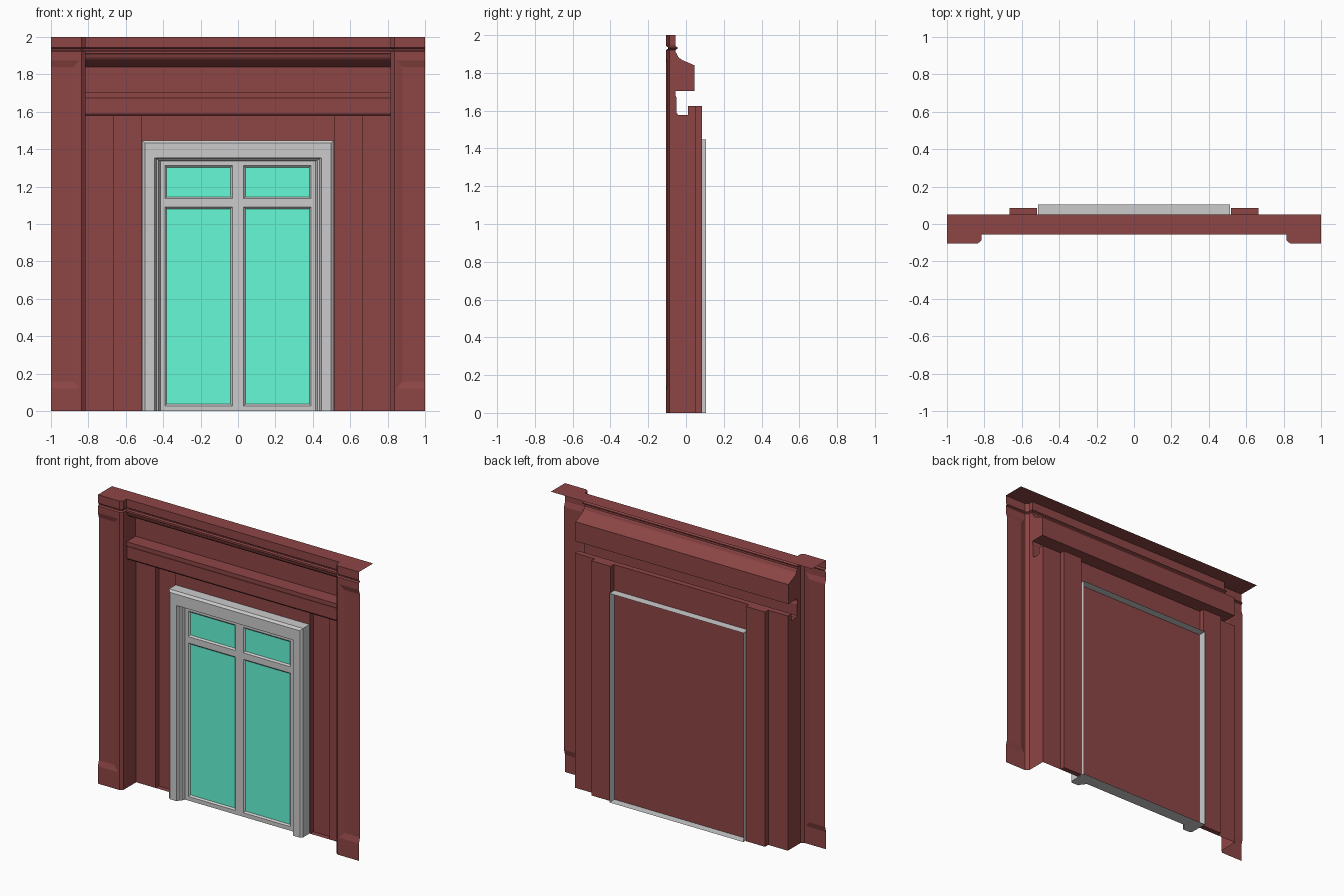
import bpy, bmesh

if "Cube" in bpy.data.objects:
    bpy.data.objects.remove(bpy.data.objects["Cube"])


def material(name, rgb):
    m = bpy.data.materials.new(name)
    m.diffuse_color = (*rgb, 1)
    m.use_nodes = True
    m.node_tree.nodes["Principled BSDF"].inputs["Base Color"].default_value = m.diffuse_color
    return m


RED = material("red_paint", (0.27, 0.06, 0.06))
TEAL = material("teal_glass", (0.13, 0.95, 0.67))


def loft(bm, rows):
    """Join successive rows of points with quads."""
    vs = [[bm.verts.new(p) for p in r] for r in rows]
    for a, b in zip(vs, vs[1:]):
        for i in range(len(a) - 1):
            bm.faces.new((a[i], a[i + 1], b[i + 1], b[i]))


def poly(bm, pts):
    bm.faces.new([bm.verts.new(p) for p in pts])


def finish(name, bm, mat=None):
    bmesh.ops.remove_doubles(bm, verts=bm.verts, dist=0.0005)
    bmesh.ops.recalc_face_normals(bm, faces=bm.faces)
    # open sheets must face the street
    if sum(f.normal.y * f.calc_area() for f in bm.faces) > 0:
        bmesh.ops.reverse_faces(bm, faces=bm.faces)
    me = bpy.data.meshes.new(name)
    bm.to_mesh(me)
    bm.free()
    ob = bpy.data.objects.new(name, me)
    bpy.context.collection.objects.link(ob)
    if mat:
        me.materials.append(mat)
    return ob


def both(half):
    """Mirror a half plan (outer end first) into a full left-to-right path."""
    return [(-x, y) for x, y in half] + [(x, y) for x, y in reversed(half)]


SIDE = 0.815   # inner face of the pilasters
FRONT = -0.105

# Wall behind the door, with two recessed channels
channel = [(.665, .05), (.665, .085), (.518, .085), (.518, .05)]
bm = bmesh.new()
loft(bm, [[(x, y, z) for x, y in both([(SIDE, .05)] + channel)] for z in (0, 1.625)])
for s in (-1, 1):
    for z in (0, 1.625):
        poly(bm, [(s * x, y, z) for x, y in channel])
finish("wall", bm, RED)

# Entablature: cove, recessed frieze and hollow ledge in one profile
entab = [(-.055, 1.91), (-.05, 1.905), (-.045, 1.89), (-.035, 1.878), (-.02, 1.868),
         (.045, 1.84), (.045, 1.705), (-.055, 1.705), (-.055, 1.68), (-.049, 1.667),
         (-.049, 1.588), (-.042, 1.578), (.01, 1.578), (.01, 1.625), (.05, 1.625)]
bm = bmesh.new()
loft(bm, [[(x, y, z) for y, z in entab] for x in (-SIDE, SIDE)])
finish("entablature", bm, RED)


# Cornice wrapped around the pilaster heads, with its flat top
def cornice_plan(d):
    return both([(1, FRONT + d), (.835 + .4 * d, FRONT + d),
                 (SIDE + d, -.087 + .4 * d), (SIDE + d, -.055 + d)])


bm = bmesh.new()
loft(bm, [[(x, y, z) for x, y in cornice_plan(d)] for d, z in
          ((0, 2), (0, 1.942), (.01, 1.935), (.01, 1.928), (0, 1.922), (0, 1.91))])
poly(bm, [(x, y, 2) for x, y in cornice_plan(0) + [(1, .05), (-1, .05)]])
finish("cornice", bm, RED)

# Half pilasters with a shallow sunken panel and chamfered edge
for s, label in ((-1, "left"), (1, "right")):
    bm = bmesh.new()
    loft(bm, [[(s * x, y, z) for x, z in ((1, lo), (a, lo), (a, hi), (1, hi))]
              for a, lo, hi, y in ((.835, 0, 1.91, FRONT),
                                   (.845, .12, 1.875, FRONT),
                                   (.88, .158, 1.84, FRONT + .011),
                                   (1, .158, 1.84, FRONT + .011))])
    loft(bm, [[(s * x, y, z) for x, y in ((.835, FRONT), (SIDE, -.087))]
              for z in (0, 1.91)])
    poly(bm, [(s * SIDE, y, z) for y, z in
              [(-.087, 1.91)] + entab + [(.05, 0), (-.087, 0)]])
    finish(label + "_pilaster", bm, RED)

# Door surround: moulded profile (half width, depth, head height) mitred round the opening
frame = [(.513, .105, 1.447), (.513, -.022, 1.447), (.498, -.035, 1.432),
         (.445, -.035, 1.354), (.435, -.012, 1.347), (.425, -.008, 1.343), (.415, .015, 1.337)]
bm = bmesh.new()
loft(bm, [[(x, y, z) for x, z in ((-h, 0), (-h, t), (h, t), (h, 0))] for h, y, t in frame])
poly(bm, [(x, y, 0) for x, y in both([p[:2] for p in frame])])
finish("door_surround", bm)

# Door leaves: a grid whose pane cells are sunk and opened
xs = (-.415, -.391, -.03, .03, .391, .415)
zs = (0, .028, 1.091, 1.135, 1.312, 1.337)
bm = bmesh.new()
loft(bm, [[(x, .015, z) for x in xs] for z in zs])
bmesh.ops.recalc_face_normals(bm, faces=bm.faces)
if next(iter(bm.faces)).normal.y > 0:
    bmesh.ops.reverse_faces(bm, faces=bm.faces)
panes = [f for f in bm.faces
         if .03 < abs(f.calc_center_median().x) < .391
         and any(a < f.calc_center_median().z < b for a, b in ((.03, 1.09), (1.14, 1.31)))]
bmesh.ops.inset_individual(bm, faces=panes, thickness=.014, depth=-.01)
bmesh.ops.delete(bm, geom=panes, context='FACES')
finish("door_leaves", bm)

# Glass behind the panes
bm = bmesh.new()
loft(bm, [[(x, .026, z) for x in (-.39, .39)] for z in (.03, 1.31)])
finish("glass", bm, TEAL)
